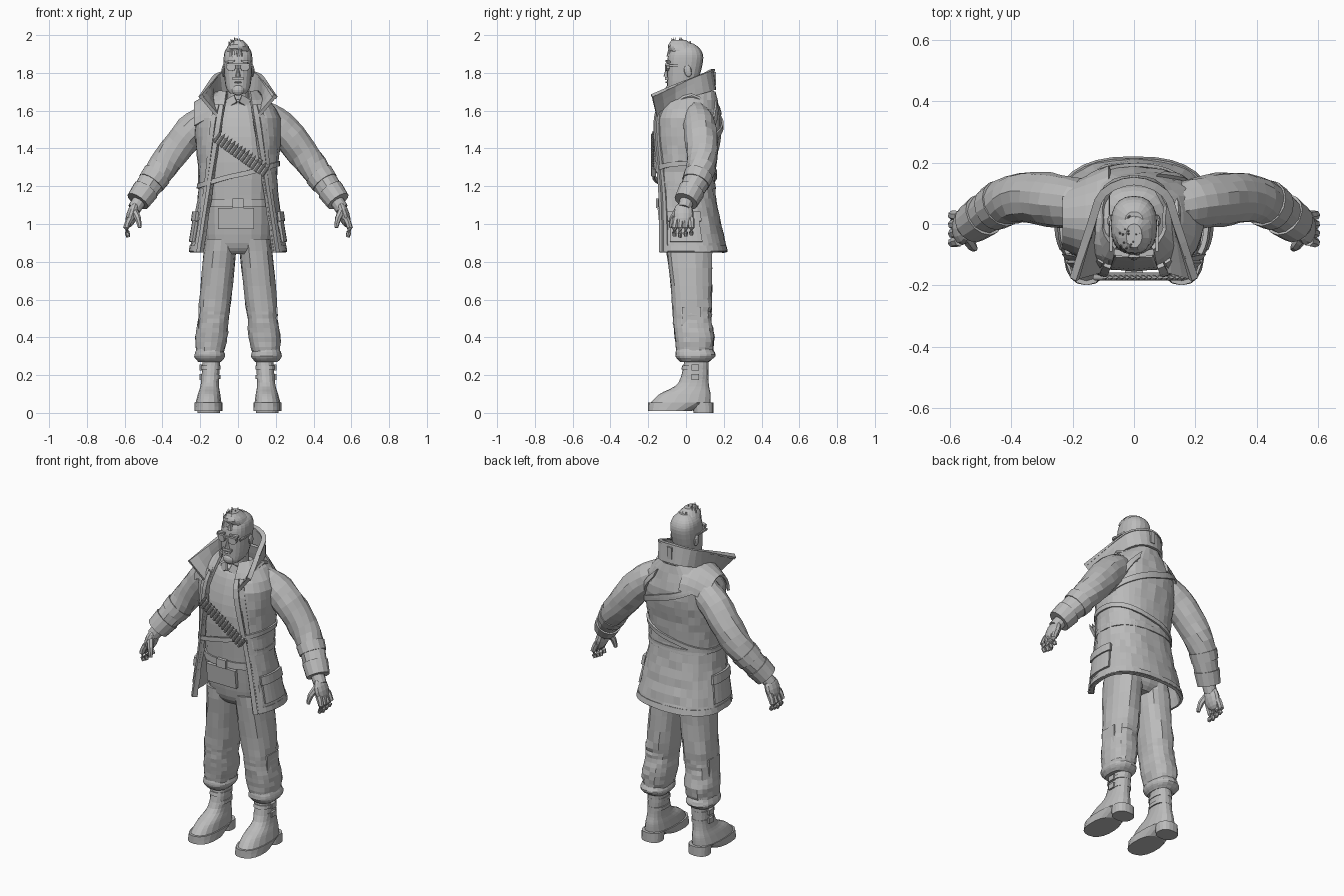
import bpy, bmesh, math, random
from math import sin, cos, pi
from mathutils import Vector, Matrix

random.seed(4)
if "Cube" in bpy.data.objects:
    bpy.data.objects.remove(bpy.data.objects["Cube"], do_unlink=True)

SHADE = (.5, .5, .5, 1)
grey = bpy.data.materials.new("plain_grey")
grey.use_nodes = True
grey.diffuse_color = SHADE
grey.node_tree.nodes["Principled BSDF"].inputs["Base Color"].default_value = SHADE


def finish(name, bm, thick=0):
    bmesh.ops.recalc_face_normals(bm, faces=bm.faces)
    mesh = bpy.data.meshes.new(name)
    bm.to_mesh(mesh)
    bm.free()
    mesh.materials.append(grey)
    part = bpy.data.objects.new(name, mesh)
    bpy.context.collection.objects.link(part)
    if thick:
        modifier = part.modifiers.new("thickness", "SOLIDIFY")
        modifier.thickness = thick
        modifier.offset = 0


def skin(name, rings, closed=True, thick=0):
    """Join rows of points with quads; closed rows get end caps."""
    bm = bmesh.new()
    rows = [[bm.verts.new(point) for point in ring] for ring in rings]
    count = len(rows[0])
    for lower, upper in zip(rows, rows[1:]):
        for i in range(count if closed else count - 1):
            j = (i + 1) % count
            bm.faces.new((lower[i], lower[j], upper[j], upper[i]))
    if closed:
        bm.faces.new(rows[0])
        bm.faces.new(rows[-1])
    finish(name, bm, thick)


def smooth(rows, cuts=4):
    """Run a smooth curve through a few key rows."""
    keys = [Vector(row) for row in rows]
    keys = [keys[0]] + keys + [keys[-1]]
    out = []
    for a, b, c, d in zip(keys, keys[1:], keys[2:], keys[3:]):
        for step in range(cuts):
            f = step / cuts
            out.append(b + (c - a) * f / 2 + (a - b * 2.5 + c * 2 - d / 2) * f * f
                       + ((b - c) * 1.5 + (d - a) / 2) * f ** 3)
    return out + [keys[-1]]


def power(value, bulge):
    return math.copysign(abs(value) ** (2 / bulge), value)


def oval(turn, z, width, front, back, bulge=2.4):
    middle, depth = (front + back) / 2, (back - front) / 2
    return Vector((width * power(sin(turn), bulge), middle - depth * power(cos(turn), bulge), z))


def wobble(amount):
    return 1 + random.uniform(-amount, amount)


def loft(name, rows, x=0, lean=0, rough=0, sides=18, cuts=4):
    """Stack ovals given as (z, half width, front y, back y)."""
    rings = []
    for z, width, front, back in smooth(rows, cuts):
        shift = Vector((x + lean * z, 0, 0))
        rings.append([oval(2 * pi * i / sides, z, *(Vector((width, front, back)) * wobble(rough))) + shift
                      for i in range(sides)])
    skin(name, rings)


def tube(name, path, side=1, sides=12, rough=0, extra=0):
    """Round limb along points given as (x, y, z, radius)."""
    centres = [Vector((p.x * side, p.y, p.z)) for p in path]
    rings = []
    for i, centre in enumerate(centres):
        along = centres[min(i + 1, len(centres) - 1)] - centres[max(i - 1, 0)]
        frame = along.to_track_quat("Z", "Y")
        rings.append([])
        for k in range(sides):
            a = 2 * pi * k / sides
            rings[-1].append(centre + frame @ Vector((cos(a), sin(a), 0)) * (path[i].w * wobble(rough) + extra))
    skin(name, rings)


def solid(name, kind, place, size, pitch=0, roll=0, yaw=0):
    bm = bmesh.new()
    if kind == "box":
        bmesh.ops.create_cube(bm, size=1)
    elif kind == "ball":
        bmesh.ops.create_uvsphere(bm, u_segments=12, v_segments=8, radius=.5)
    else:
        tip = .5 if kind == "rod" else .02
        bmesh.ops.create_cone(bm, cap_ends=True, segments=10, radius1=.5, radius2=tip, depth=1)
    turn = Matrix.Rotation(yaw, 4, "Z") @ Matrix.Rotation(roll, 4, "Y") @ Matrix.Rotation(pitch, 4, "X")
    bm.transform(Matrix.Translation(place) @ turn @ Matrix.Diagonal((*size, 1)))
    finish(name, bm)


# Coat shape: height, half width, front y, back y
HEM, TOP = .85, 1.7
COAT = smooth([(HEM, .25, -.17, .21), (1.2, .2, -.16, .145), (1.5, .22, -.165, .18),
               (1.6, .2, -.15, .17), (TOP, .1, -.1, .15)])


def coat_row(z):
    z = max(HEM, min(z, TOP))
    for lower, upper in zip(COAT, COAT[1:]):
        if z <= upper.x or upper is COAT[-1]:
            return lower.lerp(upper, (z - lower.x) / (upper.x - lower.x))


def coat_bulge(z):
    """Boxy at the hem, rounder at the shoulders."""
    return 3 - z / 2


def on_coat(turn, z, lift=0):
    row = coat_row(z)
    return oval(turn, z, row.y + lift, row.z - lift, row.w + lift, coat_bulge(z))


def opening(z):
    """Angle of the front edge, which spreads towards the hem."""
    return math.asin(((.06 + .15 * (TOP - z)) / coat_row(z).y) ** (coat_bulge(z) / 2))


def spread(start, stop, count):
    return [start + (stop - start) * i / count for i in range(count + 1)]


def strap(name, start, stop, height, width, lift=.012, thick=.012, count=24):
    """Band lying on the coat; height(turn) gives its middle line."""
    skin(name, [[on_coat(turn, height(turn) + width * k, lift) for k in (-.5, 0, .5)]
                for turn in spread(start, stop, count)], False, thick)


# Long open coat with hem and waist seams
skin("coat", [[on_coat(turn, z, random.uniform(-.004, .004))
               for turn in spread(opening(z), 2 * pi - opening(z), 30)]
              for z in spread(HEM, TOP, 18)], False, .016)
for name, z in (("coat_hem", HEM + .02), ("coat_waist_seam", 1.2)):
    strap(name, opening(z), 2 * pi - opening(z), lambda turn: z, .03, .006)


# Upright flared collar
def collar_edge(half):
    return smooth(half + [(-x, y, z) for x, y, z in half[-2::-1]], 3)


low = collar_edge([(-.09, -.15, 1.55), (-.13, 0, 1.66), (-.09, .12, 1.7), (0, .15, 1.71)])
high = collar_edge([(-.2, -.18, 1.68), (-.14, 0, 1.76), (-.1, .1, 1.8), (0, .14, 1.82)])
for name, start, thick in (("collar", 0, .018), ("collar_rim", .9, .026)):
    skin(name, [[a.lerp(b, f) for a, b in zip(low, high)] for f in spread(start, 1, 3)], False, thick)
solid("collar_tab", "box", (0, .15, 1.77), (.03, .02, .07))

# Shirt, belt and top of the trousers
loft("shirt", [(1.1, .17, -.14, .11), (1.4, .18, -.155, .14), (1.6, .13, -.11, .13), (1.66, .07, -.06, .09)])
loft("belt", [(1.09, .18, -.15, .12), (1.13, .18, -.15, .12)])
solid("belt_buckle", "box", (0, -.15, 1.11), (.06, .02, .05))
loft("trouser_top", [(.84, .12, -.07, .1), (.9, .17, -.11, .14), (1.1, .18, -.14, .12)])
solid("trouser_flap", "box", (-.01, -.135, 1.03), (.19, .02, .11), pitch=.1)
loft("neck", [(1.6, .055, -.05, .06), (1.75, .055, -.05, .06)])
solid("tie_knot", "cone", (0, -.085, 1.63), (.04, .03, .04))

# Head and face
loft("head", [(1.69, .04, -.1, -.02), (1.73, .066, -.1, .05), (1.86, .076, -.1, .09),
              (1.92, .067, -.08, .08), (1.955, .03, -.03, .04)], sides=20)
solid("nose", "cone", (0, -.1, 1.81), (.03, .04, .06))
solid("moustache", "box", (0, -.1, 1.77), (.06, .02, .014))
solid("lower_lip", "ball", (0, -.1, 1.75), (.04, .02, .01))
solid("goatee", "ball", (0, -.085, 1.71), (.07, .05, .06))
solid("glasses_bar", "box", (0, -.1, 1.845), (.12, .02, .01))

# Swept up hair with spikes
loft("hair", [(1.9, .07, -.07, .05), (1.94, .056, -.095, .04), (1.975, .025, -.075, 0)], rough=.04)
for i in range(24):
    x, y = random.uniform(-.045, .045), random.uniform(-.09, .03)
    tip = 2 - abs(x + .01) * .8 - abs(y + .04) * .4
    solid("hair_spike", "cone", (x, y, tip - .04), (.035, .035, .08), pitch=y + .04, roll=x * 4)

ARM = smooth([(.12, .05, 1.585, .075), (.25, .075, 1.49, .088), (.4, .08, 1.3, .078), (.53, 0, 1.12, .058)], 5)

for side in (-1, 1):
    # Face details and shirt collar
    solid("glasses_lens", "rod", (side * .035, -.1, 1.83), (.05, .04, .015), pitch=pi / 2, yaw=side * .2)
    solid("glasses_temple", "box", (side * .075, -.04, 1.84), (.01, .1, .01))
    solid("brow", "box", (side * .04, -.095, 1.86), (.05, .02, .01), roll=side * .1, yaw=side * .15)
    solid("ear", "ball", (side * .077, .01, 1.81), (.02, .04, .065), pitch=.2)
    solid("shirt_collar", "box", (side * .035, -.08, 1.65), (.055, .01, .045), -.3, side * .5, side * .4)

    # Sleeves
    tube("sleeve", ARM, side, 14, rough=.05)
    tube("cuff", ARM[-3:], side, 14, extra=.007)
    tube("cuff_strap", ARM[-5:-3], side, 14, extra=.005)
    solid("sleeve_patch", "rod", (side * .31, .07, 1.5), (.09, .08, .02), roll=side * .85)

    # Hands
    tube("wrist", smooth([(.51, .01, 1.14, .038), (.55, -.01, 1.08, .036)]), side)
    solid("palm", "ball", (side * .56, -.014, 1.05), (.06, .11, .14), roll=side * -.3)
    for finger in range(4):
        y = .026 - .027 * finger
        end = .93 + .006 * abs(finger - 2)
        tube("finger", smooth([(.57, y, 1.03, .018), (.592, y * 1.1, .98, .016), (.58, y * 1.1, end, .01)], 2), side, 7)
    tube("thumb", smooth([(.55, -.04, 1.07, .02), (.53, -.07, 1.03, .017), (.52, -.08, .98, .01)], 2), side, 7)

    # Trouser legs, baggy at the shin and gathered above the boots
    loft("trouser_leg", [(.31, .07, -.05, .14), (.4, .086, -.06, .15), (.5, .08, -.07, .135), (.6, .086, -.075, .14),
                         (.92, .085, -.11, .14)], side * .18, side * -.1, rough=.04)
    loft("trouser_cuff", [(.27, .06, -.03, .12), (.3, .082, -.055, .155), (.34, .07, -.05, .14)], side * .15, rough=.02)
    solid("leg_pocket", "box", (side * .2, .03, .5), (.02, .1, .12))

    # Boots
    loft("boot", [(.05, .07, -.19, .13), (.1, .06, -.14, .13), (.16, .048, -.04, .12), (.3, .048, -.005, .12)],
         side * .16, side * -.07)
    loft("boot_sole", [(.01, .075, -.2, .03), (.055, .075, -.2, .13)], side * .155, cuts=2)
    loft("boot_heel", [(0, .06, .04, .145), (.055, .06, .03, .145)], side * .155, cuts=1)
    for z in (.19, .24):
        loft("boot_strap", [(z - .01, .052, -.025, .12), (z + .01, .052, -.02, .12)], side * .145, cuts=1)
        solid("boot_buckle", "box", (side * .195, .05, z), (.02, .04, .03))

    # Double front strips and skirt pockets
    for shift, lift in ((0, .012), (.16, .006)):
        skin("coat_placket", [[on_coat(side * (opening(z) + shift + w), z, lift) for w in (0, .06, .13)]
                              for z in spread(HEM, 1.63, 16)], False, .016)
    strap("pocket", side * 1.15, side * 1.85, lambda turn: .97, .13, .01, .02, 6)
    strap("pocket_flap", side * 1.1, side * 1.9, lambda turn: 1.04, .05, .02, .016, 6)

# Shoulder pad over the right shoulder, narrowing outwards
skin("shoulder_pad", [[(-.08 - .15 * out, .02 + (.165 - .07 * out) * sin(a), 1.57 + .13 * cos(a) - .06 * out ** 1.5)
                       for a in spread(-1.5, 1.5, 10)] for out in spread(0, 1, 4)], False, .014)

# Tilted belt around the chest and harness on the back
strap("chest_belt", 0, 2 * pi, lambda turn: 1.26 + .06 * sin(turn), .026, count=40)
strap("back_strap", 1.8, 3.9, lambda turn: 1.4 + .09 * (turn - 1.8), .035)
strap("harness_back", 2, 2.7, lambda turn: 1.42 + .3 * (turn - 2), .05)
tube("harness_loop", smooth([(.12, -.12, 1.59, .013), (.14, .03, 1.68, .013), (.12, .16, 1.57, .013)]), sides=6)

# Bandolier with rounds
start, end = Vector((-.12, -.165, 1.46)), Vector((.15, -.165, 1.27))
tilt = math.atan2(start.z - end.z, end.x - start.x)
upward = Vector((sin(tilt), 0, cos(tilt)))
solid("bandolier", "box", (start + end) / 2, ((end - start).length, .014, .045), roll=tilt)
for f in spread(.03, .97, 14):
    place = start.lerp(end, f) - Vector((0, .01, 0))
    solid("round", "rod", place, (.015, .018, .055), roll=tilt)
    solid("round_tip", "cone", place + upward * .037, (.013, .014, .022), roll=tilt)
